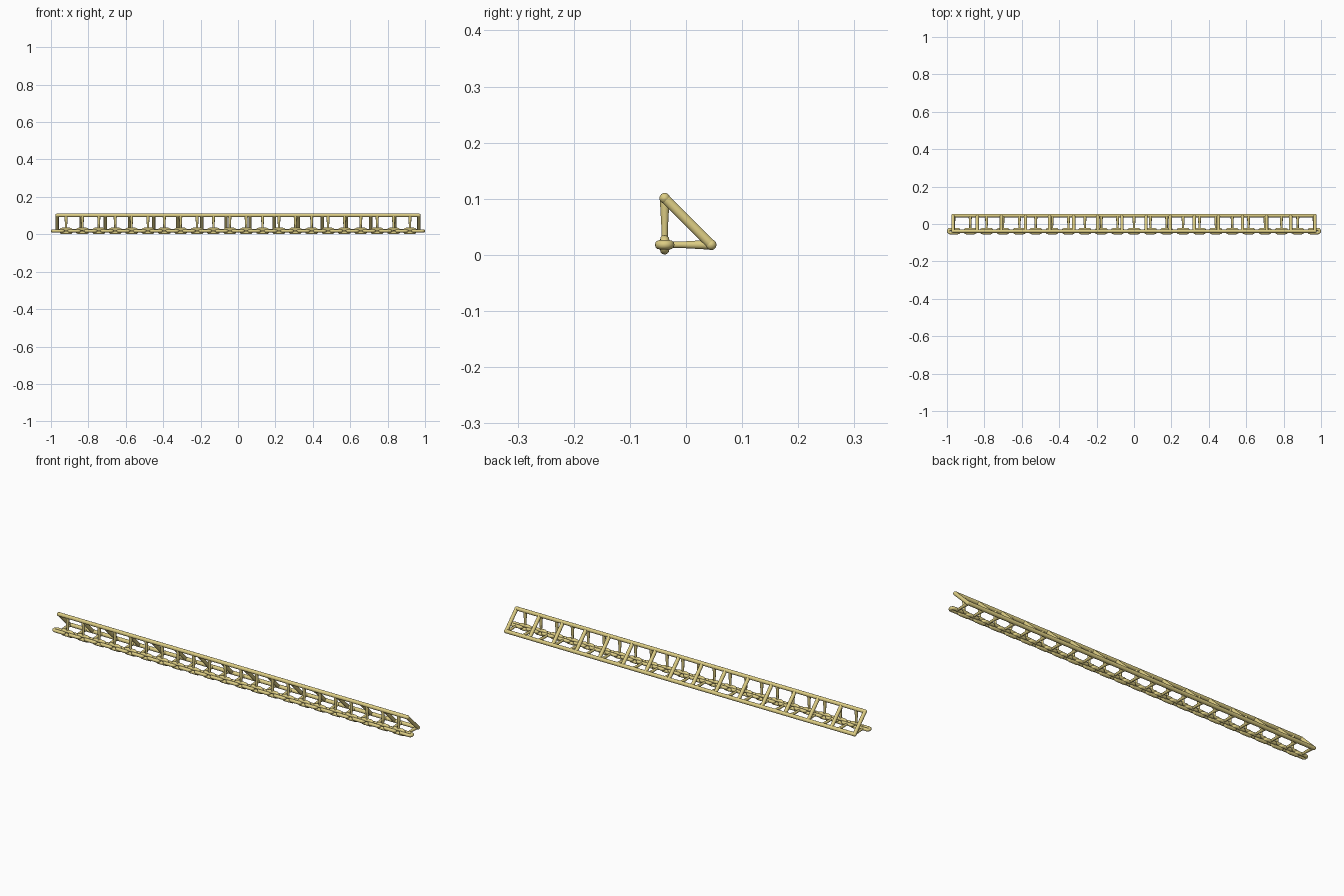
import bpy, bmesh, math
from mathutils import Vector

if "Cube" in bpy.data.objects:
    bpy.data.objects.remove(bpy.data.objects["Cube"])

mat = bpy.data.materials.new("straw_yellow")
mat.diffuse_color = (0.72, 0.61, 0.23, 1)
mat.use_nodes = True
mat.node_tree.nodes["Principled BSDF"].inputs["Base Color"].default_value = mat.diffuse_color

Y0, Z0 = -0.038, 0.018      # chain axis
TOP = (-0.038, 0.101)       # upper rail (y, z)
BACK = (0.045, 0.018)       # rear rail (y, z)
TUBE, HALF_W, LINK_L = 0.0082, 0.0093, 0.074   # chain link wire, half width, length
COUNT = 45
PITCH = (2 - LINK_L) / (COUNT - 1)


def skin(bm, rings, closed=False):
    """Join rings of vertices with quads."""
    pairs = list(zip(rings, rings[1:])) + ([(rings[-1], rings[0])] if closed else [])
    for p, q in pairs:
        for i in range(len(p)):
            j = (i + 1) % len(p)
            bm.faces.new((p[i], p[j], q[j], q[i]))
    if not closed:
        bm.faces.new(rings[0][::-1])
        bm.faces.new(rings[-1])


def add_lathe(bm, a, b, profile, sides=14):
    """Revolve (distance fraction, radius) pairs around the line a-b."""
    a, b = Vector(a), Vector(b)
    rot = (b - a).to_track_quat('Z', 'Y')
    angles = [2 * math.pi * i / sides for i in range(sides)]
    skin(bm, [[bm.verts.new(a.lerp(b, t) + rot @ Vector((r * math.cos(g), r * math.sin(g), 0)))
               for g in angles] for t, r in profile])


def add_link(bm, x, side, normal, sides=12):
    """Closed stadium-shaped wire link lying in the x / side plane."""
    straight = LINK_L / 2 - HALF_W - TUBE
    rings = []
    for end in (0, 1):
        for k in range(9):
            g = math.pi * (end + k / 8) - math.pi / 2
            out = Vector((math.cos(g), 0, 0)) + side * math.sin(g)
            c = Vector((x + straight * (1 - 2 * end), Y0, Z0)) + out * HALF_W
            rings.append([bm.verts.new(c + TUBE * (out * math.cos(h) + normal * math.sin(h)))
                          for h in (2 * math.pi * i / sides for i in range(sides))])
    skin(bm, rings, closed=True)


def finish(bm, name):
    bmesh.ops.recalc_face_normals(bm, faces=bm.faces)
    me = bpy.data.meshes.new(name)
    bm.to_mesh(me)
    bm.free()
    ob = bpy.data.objects.new(name, me)
    bpy.context.collection.objects.link(ob)
    me.materials.append(mat)
    bpy.ops.object.select_all(action='DESELECT')
    ob.select_set(True)
    bpy.context.view_layer.objects.active = ob
    bpy.ops.object.shade_smooth_by_angle(angle=math.radians(40))


def rounded(length, r):
    """Profile of a rod with domed ends."""
    dome = [(r * (1 - math.cos(k * math.pi / 10)) / length,
             max(r * math.sin(k * math.pi / 10), r * 0.05)) for k in range(6)]
    return dome + [(1 - t, q) for t, q in reversed(dome)]


# Upper and rear rails
for name, (y, z) in (("upper_rail", TOP), ("rear_rail", BACK)):
    bm = bmesh.new()
    add_lathe(bm, (-0.977, y, z), (0.977, y, z), rounded(1.954, 0.0095))
    finish(bm, name)

# Chain of alternating flat and upright links, each tied to one rail by a tapered strut
Y, Z = Vector((0, 1, 0)), Vector((0, 0, 1))
taper = [(0, 0.0055), (0.3, 0.006), (1, 0.009)]
for kind, start, side, normal, rail in (("flat", 0, Y, Z, BACK), ("upright", 1, Z, Y, TOP)):
    links, struts = bmesh.new(), bmesh.new()
    for k in range(start, COUNT, 2):
        x = -1 + LINK_L / 2 + k * PITCH
        add_link(links, x, side, normal)
        add_lathe(struts, Vector((x, Y0, Z0)) + side * HALF_W, (x, *rail), taper)
    finish(links, kind + "_chain_links")
    finish(struts, kind + "_link_struts")

# Diagonal rungs joining upper and rear rails
bm = bmesh.new()
for k in range(16):
    x = -0.967 + k * 1.934 / 15
    add_lathe(bm, (x, *TOP), (x, *BACK), [(0, 0.009), (1, 0.009)])
finish(bm, "diagonal_rungs")
